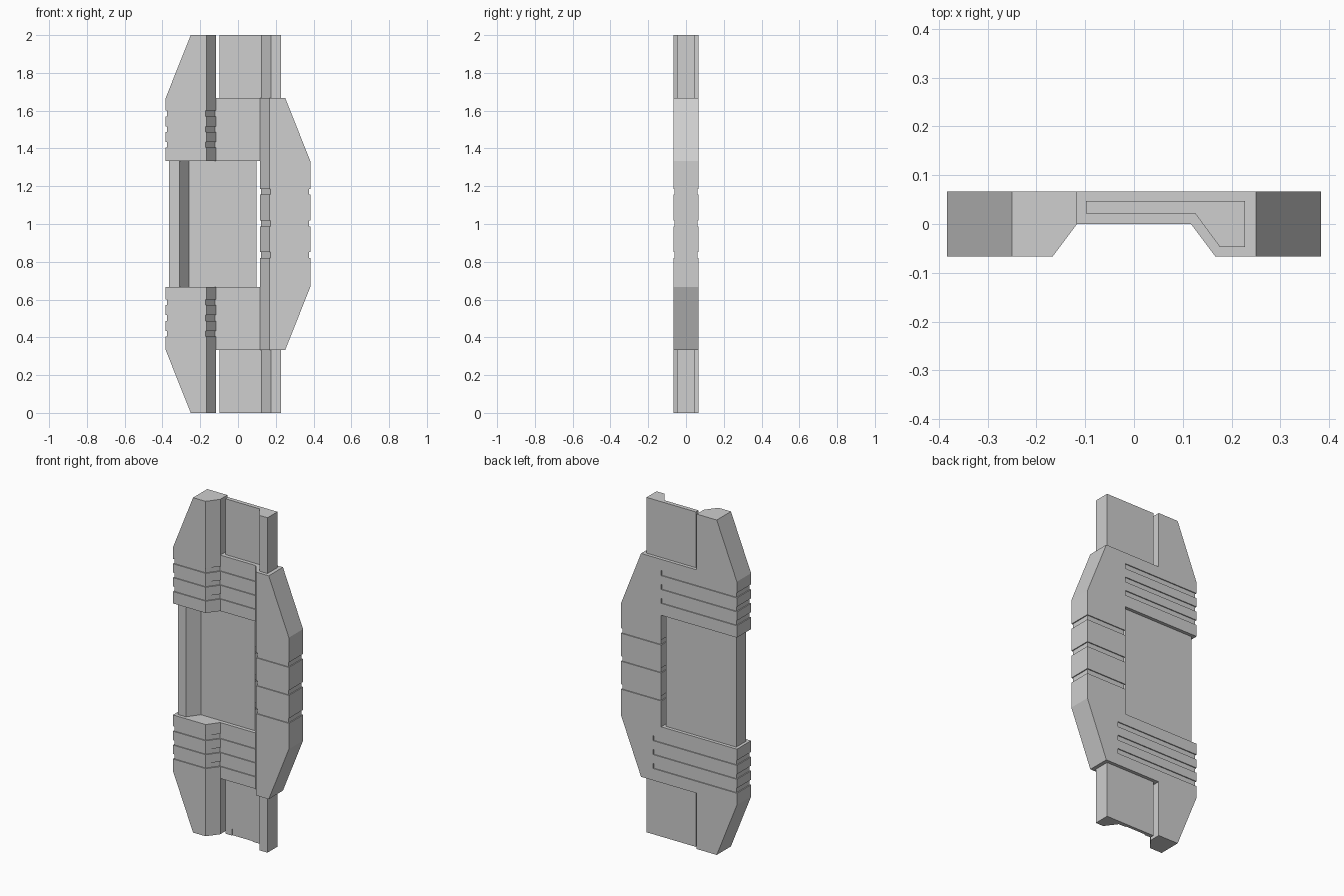
import bpy, bmesh
from mathutils import Vector

cube = bpy.data.objects.get("Cube")
if cube:
    bpy.data.objects.remove(cube, do_unlink=True)

grey = bpy.data.materials.new("light_grey")
grey.use_nodes = True
GREY = (0.62, 0.62, 0.62, 1)
grey.diffuse_color = GREY
grey.node_tree.nodes["Principled BSDF"].inputs["Base Color"].default_value = GREY


def prism(name, points, low, high, axis="z"):
    """Extrude a flat outline along z (points are x, y) or y (points are x, z)."""
    bm = bmesh.new()
    if axis == "z":
        verts = [bm.verts.new((a, b, low)) for a, b in points]
        step = Vector((0, 0, high - low))
    else:
        verts = [bm.verts.new((a, low, b)) for a, b in points]
        step = Vector((0, high - low, 0))
    face = bm.faces.new(verts)
    grown = bmesh.ops.extrude_face_region(bm, geom=[face], use_keep_orig=True)
    moved = [g for g in grown["geom"] if isinstance(g, bmesh.types.BMVert)]
    bmesh.ops.translate(bm, verts=moved, vec=step)
    bmesh.ops.recalc_face_normals(bm, faces=bm.faces)
    mesh = bpy.data.meshes.new(name)
    bm.to_mesh(mesh)
    bm.free()
    mesh.materials.append(grey)
    obj = bpy.data.objects.new(name, mesh)
    bpy.context.collection.objects.link(obj)
    return obj


def carve(target, cutter):
    """Cut one solid out of another and drop the cutter."""
    mod = target.modifiers.new("cut", "BOOLEAN")
    mod.operation = "DIFFERENCE"
    mod.solver = "EXACT"
    mod.object = cutter
    bpy.context.view_layer.objects.active = target
    bpy.ops.object.modifier_apply(modifier=mod.name)
    bpy.data.objects.remove(cutter, do_unlink=True)


W, Y, IN = 0.383, 0.067, 0.117     # half width, half depth, channel half width
A, B, C = 0.333, 0.667, 1.333      # height steps
D = 1.667

# Outer shell: front outline with bevelled corners, side window and end notches
shell = prism("outer_shell", [
    (-0.25, 0), (-IN, 0), (-IN, A), (0.25, A), (W, B), (W, C), (0.25, D),
    (-IN, D), (-IN, 2), (-0.25, 2), (-W, D), (-W, C), (IN, C), (IN, B),
    (-W, B), (-W, A)], -Y, Y, "y")

# Sloped channel along the front
carve(shell, prism("channel_cutter", [
    (-IN, 0), (IN, 0), (IN + 0.075, -0.1), (-IN - 0.075, -0.1)], -0.1, 2.1))

# Wrap-around grooves
G, FAR, OUT = 0.061, 0.4, 0.08
WIDTH = 0.03


def left_groove(z, back_end):
    carve(shell, prism("groove_cutter", [
        (back_end, G), (-W + 0.006, G), (-W + 0.006, -G), (-0.171, -G),
        (-0.122, 0.006), (IN, 0.006), (IN, -0.006), (-0.112, -0.006),
        (-0.16, -OUT), (-FAR, -OUT), (-FAR, OUT), (back_end, OUT)],
        z - WIDTH / 2, z + WIDTH / 2))


def right_groove(z):
    low, high = z - WIDTH / 2, z + WIDTH / 2
    inner = IN + 0.006
    carve(shell, prism("groove_cutter", [
        (W - 0.006, 0.01), (W - 0.006, -G), (0.171, -G), (inner, 0.005),
        (inner, 0.04), (0.1, 0.04), (0.1, 0), (0.155, -OUT), (FAR, -OUT),
        (FAR, 0.01)], low, high))
    carve(shell, prism("groove_cutter", [
        (inner, 0.03), (inner, G), (W - 0.006, G), (W - 0.006, 0),
        (FAR, 0), (FAR, OUT), (0.1, OUT), (0.1, 0.03)], low, high))


for i in range(3):
    left_groove(1.585 - i * 0.083, IN)
    left_groove(0.585 - i * 0.083, 0.17)
    right_groove(1.17 - i * 0.167)

# Inner core: thin plate with a thick flange, reversed in the window
end_profile = [(-0.098, 0.022), (0.125, 0.022), (0.176, -0.047),
               (0.228, -0.047), (0.228, 0.047), (-0.098, 0.047)]
mid_profile = [(0.098, 0.022), (-0.26, 0.022), (-0.311, -0.047),
               (-0.365, -0.047), (-0.365, 0.047), (0.098, 0.047)]
lower_core = prism("lower_core", end_profile, 0, A + 0.03)
prism("upper_core", end_profile, D - 0.03, 2)
prism("middle_core", mid_profile, B - 0.03, C + 0.03)

# Small port recess at the foot of the lower core
carve(lower_core, prism("port_cutter", [
    (-0.055, -0.05), (0.08, -0.05), (0.08, 0.04), (-0.055, 0.04)],
    0, 0.028, "y"))
